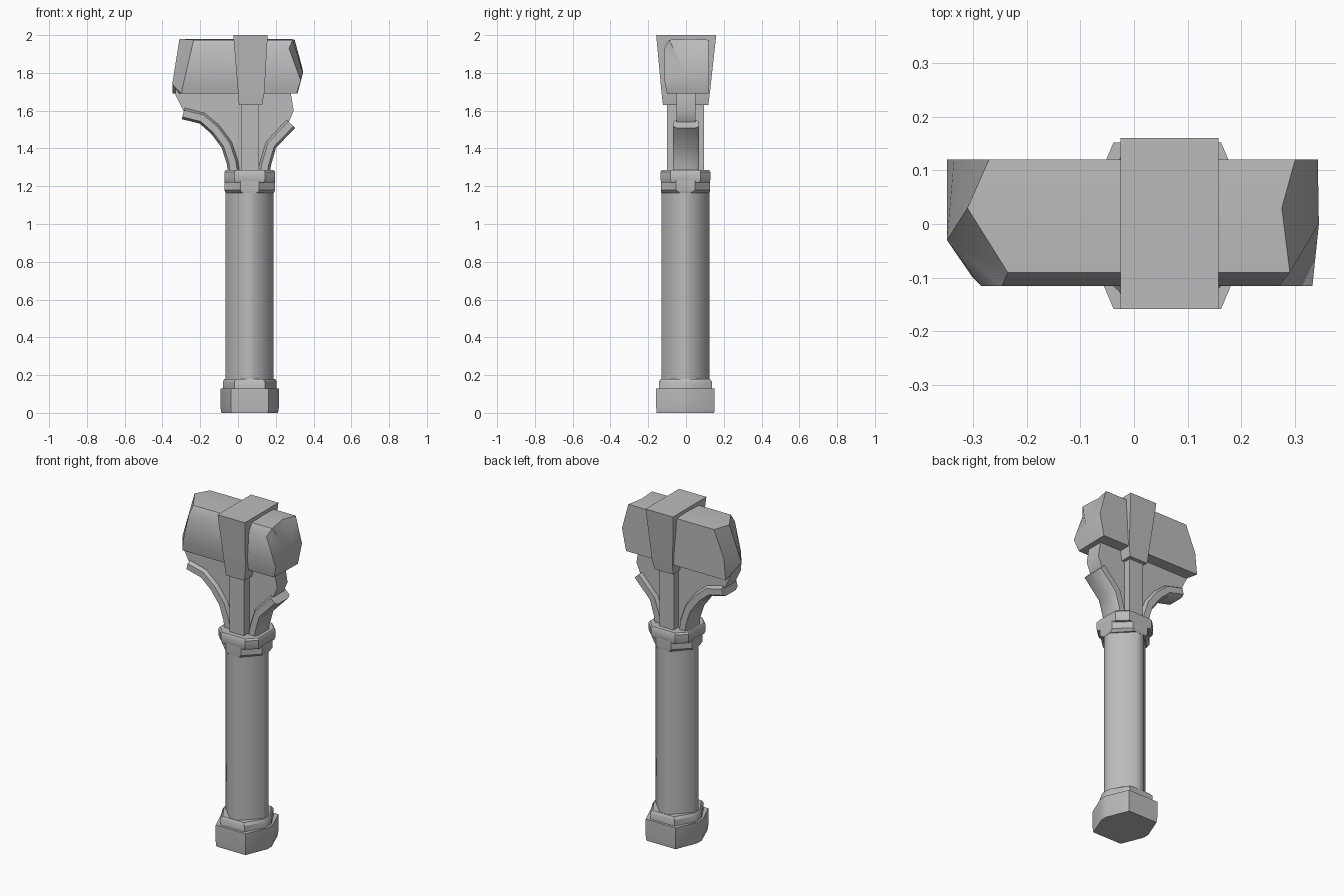
import bpy
import bmesh
from math import radians
from mathutils import Vector

if "Cube" in bpy.data.objects:
    bpy.data.objects.remove(bpy.data.objects["Cube"], do_unlink=True)

stone = bpy.data.materials.new("grey stone")
stone.use_nodes = True
stone.diffuse_color = (0.5, 0.5, 0.5, 1)
stone.node_tree.nodes["Principled BSDF"].inputs["Base Color"].default_value = (0.5, 0.5, 0.5, 1)

AXIS = Vector((0.062, -0.003, 0))  # centre line of the shaft


def finish(name, bm, angle=35):
    bmesh.ops.recalc_face_normals(bm, faces=bm.faces)
    mesh = bpy.data.meshes.new(name)
    bm.to_mesh(mesh)
    bm.free()
    mesh.materials.append(stone)
    obj = bpy.data.objects.new(name, mesh)
    bpy.context.collection.objects.link(obj)
    bpy.ops.object.select_all(action="DESELECT")
    obj.select_set(True)
    bpy.context.view_layer.objects.active = obj
    bpy.ops.object.shade_smooth_by_angle(angle=radians(angle))
    return obj


def loft(name, rings, angle=35, tips=(None, None)):
    """Skin a list of matching rings; ends are flat caps or fans to a tip."""
    bm = bmesh.new()
    loops = [[bm.verts.new(p) for p in ring] for ring in rings]
    n = len(loops[0])
    for a, b in zip(loops, loops[1:]):
        for i in range(n):
            j = (i + 1) % n
            bm.faces.new((a[i], a[j], b[j], b[i]))
    for loop, tip in zip((loops[0], loops[-1]), tips):
        if tip is None:
            bm.faces.new(loop)
        else:
            v = bm.verts.new(tip)
            for i in range(n):
                bm.faces.new((loop[i], loop[(i + 1) % n], v))
    return finish(name, bm, angle)


def octagon(z, p, q):
    """Eight-sided ring mirrored from two corners of one quadrant."""
    quad = [p, q]
    pts = quad + [(-x, y) for x, y in quad[::-1]]
    pts += [(-x, -y) for x, y in quad] + [(x, -y) for x, y in quad[::-1]]
    return [AXIS + Vector((x, y, z)) for x, y in pts]


def rect(z, x0, x1, y0, y1):
    return [(x0, y0, z), (x1, y0, z), (x1, y1, z), (x0, y1, z)]


# Shaft: a square set cornerwise with trimmed corners
loft("shaft", [octagon(z, (0.127, 0.025), (0.025, 0.127)) for z in (0.12, 1.2)], 50)

# Foot and the small step above it
loft("foot", [octagon(0, (0.15, 0.02), (0.097, 0.152)),
              octagon(0.03, (0.155, 0.025), (0.1, 0.155)),
              octagon(0.13, (0.155, 0.025), (0.1, 0.155))])
loft("foot_step", [octagon(z, (0.142, 0.03), (0.08, 0.14)) for z in (0.12, 0.165)]
     + [octagon(0.18, (0.135, 0.025), (0.07, 0.13))])

# Two-part collar
loft("collar_lower", [octagon(1.165, (0.128, 0.03), (0.04, 0.128)),
                      octagon(1.18, (0.134, 0.05), (0.05, 0.13)),
                      octagon(1.23, (0.134, 0.05), (0.05, 0.13))])
loft("collar_upper", [octagon(1.22, (0.13, 0.075), (0.075, 0.128)),
                      octagon(1.235, (0.134, 0.08), (0.08, 0.132)),
                      octagon(1.275, (0.134, 0.08), (0.08, 0.132)),
                      octagon(1.285, (0.128, 0.075), (0.075, 0.126))])

# Post and the tapered band around the beam
loft("post", [rect(z, 0.015, 0.11, -0.1, 0.095) for z in (1.27, 1.66)])
loft("band", [rect(1.63, 0.005, 0.128, -0.122, 0.118),
              rect(1.7, 0.0, 0.14, -0.13, 0.127),
              rect(2.0, -0.025, 0.157, -0.158, 0.16)])

# Web plate filling the space between the arms
outline = [(-0.02, 1.27), (0.14, 1.27), (0.17, 1.41), (0.265, 1.53), (0.295, 1.6),
           (0.275, 1.72), (-0.33, 1.72), (-0.33, 1.68), (-0.29, 1.6), (-0.19, 1.565),
           (-0.12, 1.5), (-0.05, 1.4)]
loft("web", [[(x, y, z) for x, z in outline] for y in (-0.05, 0.05)])


# Curved arms swept along a path in the front plane
def arm(name, path, half=0.031, depth=0.07):
    pts = [Vector((x, 0, z)) for x, z in path]
    rings = []
    for i, p in enumerate(pts):
        t = (pts[min(i + 1, len(pts) - 1)] - pts[max(i - 1, 0)]).normalized()
        side = Vector((t.z, 0, -t.x)) * half
        d = Vector((0, depth, 0))
        c = side * 0.6
        rings.append([p + side - d * 0.7, p + side + d * 0.7, p + c + d, p - c + d,
                      p - side + d * 0.7, p - side - d * 0.7, p - c - d, p + c - d])
    loft(name, rings, 50)


arm("left_arm", [(0.135, 1.26), (0.145, 1.32), (0.175, 1.42), (0.28, 1.53)])
arm("right_arm", [(-0.02, 1.26), (-0.03, 1.33), (-0.06, 1.42), (-0.12, 1.5),
                  (-0.19, 1.56), (-0.29, 1.585)])

# Beam: one cross-section with a rough-hewn offset for each corner at both ends
section = [(-0.1, 1.69), (-0.115, 1.76), (-0.115, 1.93), (-0.09, 1.975),
           (0.03, 1.98), (0.12, 1.975), (0.12, 1.82), (0.12, 1.69)]
right_end = [-0.3, -0.285, -0.245, -0.235, -0.31, -0.27, -0.335, -0.348]
left_end = [0.31, 0.332, 0.27, 0.29, 0.275, 0.3, 0.342, 0.315]
loft("beam", [[(x, y, z) for x, (y, z) in zip(xs, section)] for xs in (right_end, left_end)],
     40, ((-0.348, -0.03, 1.74), (0.344, 0.0, 1.8)))
